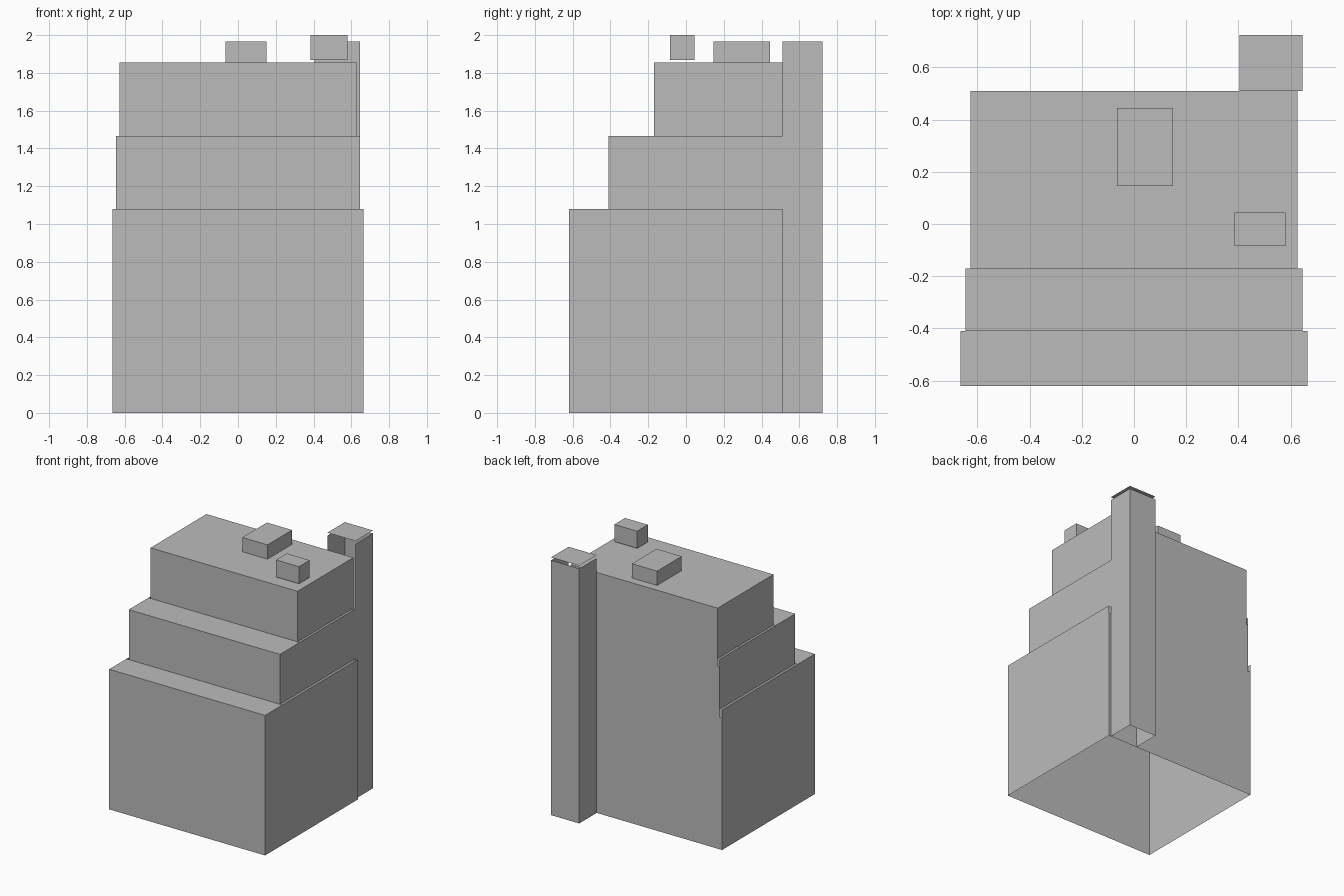
import bpy
import bmesh
from mathutils import Vector

cube = bpy.data.objects.get("Cube")
if cube:
    bpy.data.objects.remove(cube, do_unlink=True)

grey = bpy.data.materials.new("plain_grey")
grey.use_nodes = True
grey.diffuse_color = (0.5, 0.5, 0.5, 1)
grey.node_tree.nodes["Principled BSDF"].inputs["Base Color"].default_value = (0.5, 0.5, 0.5, 1)

ALL_SIDES = "-x +x -y +y -z +z"


def side_of(normal):
    """Name the axis direction a face points to."""
    axis = max(range(3), key=lambda i: abs(normal[i]))
    return ("+" if normal[axis] > 0 else "-") + "xyz"[axis]


def shell(name, x, y, z, keep=ALL_SIDES):
    """Box between the given ranges, keeping only the listed sides."""
    bm = bmesh.new()
    bmesh.ops.create_cube(bm, size=1)
    bm.normal_update()
    dropped = [f for f in bm.faces if side_of(f.normal) not in keep.split()]
    bmesh.ops.delete(bm, geom=dropped, context="FACES")
    for v in bm.verts:
        v.co = Vector([r[0] if c < 0 else r[1] for c, r in zip(v.co, (x, y, z))])
    mesh = bpy.data.meshes.new(name)
    bm.to_mesh(mesh)
    bm.free()
    mesh.materials.append(grey)
    obj = bpy.data.objects.new(name, mesh)
    bpy.context.collection.objects.link(obj)
    return obj


# Stepped tiers: half width, front edge, bottom, top
BACK = 0.51
tiers = {
    "lower": (0.665, -0.62, 0.0, 1.08),
    "middle": (0.645, -0.41, 1.08, 1.465),
    "upper": (0.627, -0.17, 1.465, 1.855),
}
ledge_ends = [-0.41, -0.17, BACK]
wall_bottom = 0.0

for (name, (w, front, low, high)), end in zip(tiers.items(), ledge_ends):
    # Front and side walls, then the flat roof strip in front of the next tier
    shell(name + "_walls", (-w, w), (front, BACK), (low, high), "-x +x -y")
    shell(name + "_roof", (-w, w), (front, end), (low, high), "+z")
    # Back wall band, stopping a little below each step
    wall_top = high if name == "upper" else high - 0.06
    shell(name + "_back_wall", (-w, w), (front, BACK), (wall_bottom, wall_top), "+y")
    wall_bottom = wall_top

# Rear corner tower, open towards the building, with a thin raised cap
tower_x, tower_y = (0.405, 0.645), (BACK, 0.723)
shell("tower_walls", tower_x, tower_y, (0, 1.965), "-x +x +y")
shell("tower_cap", tower_x, tower_y, (0, 1.988), "+z")

# Rooftop housings
shell("large_roof_box", (-0.065, 0.15), (0.145, 0.445), (1.855, 1.965), "-x +x -y +y +z")
shell("small_roof_box", (0.385, 0.58), (-0.085, 0.045), (1.868, 2.0))
